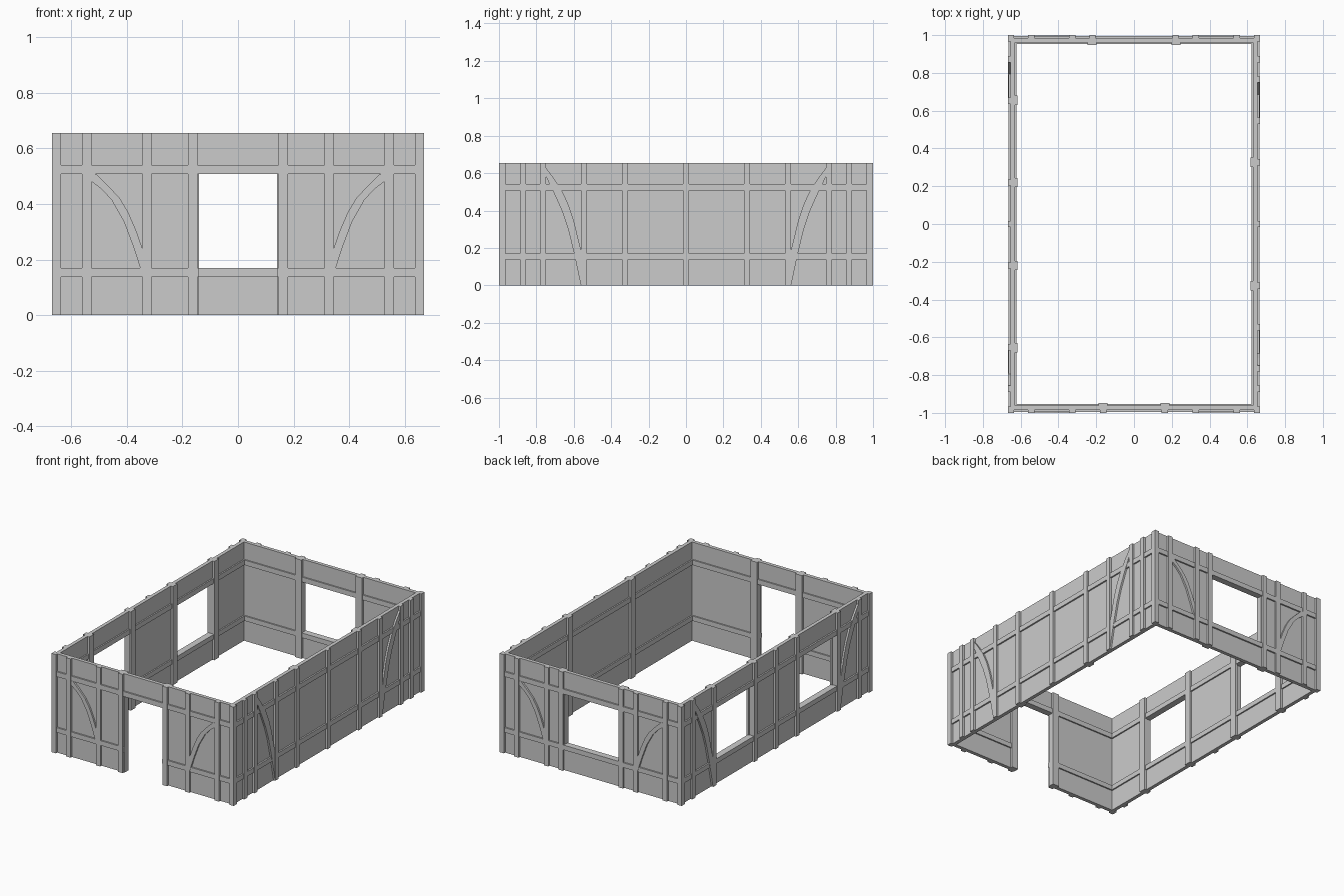
import bpy
import bmesh
from mathutils import Vector

cube = bpy.data.objects.get("Cube")
if cube:
    bpy.data.objects.remove(cube)

HALF_X, HALF_Y, TOP = 0.668, 1.0, 0.655
POST_OUT, RAIL_OUT, BRACE_OUT = 0.0, 0.004, 0.002    # depths from the outer face
PANEL_OUT, PANEL_IN = 0.014, 0.038
RAIL_IN, POST_IN = 0.047, 0.052
RAILS = [(0.138, 0.17), (0.508, 0.541)]
SILL, HEAD = 0.17, 0.508

plaster = bpy.data.materials.new("grey")
plaster.use_nodes = True
GREY = (0.6, 0.6, 0.6, 1)
plaster.diffuse_color = GREY
plaster.node_tree.nodes["Principled BSDF"].inputs["Base Color"].default_value = GREY

# Each wall maps (along, depth inward, height) to world space
PLACE = {
    "front": lambda u, d, z: Vector((u, -HALF_Y + d, z)),
    "back": lambda u, d, z: Vector((u, HALF_Y - d, z)),
    "plain_side": lambda u, d, z: Vector((HALF_X - d, u, z)),
    "window_side": lambda u, d, z: Vector((-HALF_X + d, u, z)),
}


def slab(bm, place, outline, d0, d1):
    """Extrude an outline of (along, height) points from depth d0 to d1."""
    near = [bm.verts.new(place(u, d0, z)) for u, z in outline]
    far = [bm.verts.new(place(u, d1, z)) for u, z in outline]
    bm.faces.new(near)
    bm.faces.new(far[::-1])
    for i in range(len(outline)):
        j = (i + 1) % len(outline)
        bm.faces.new((near[j], near[i], far[i], far[j]))


def bar(bm, place, u0, u1, z0, z1, d0, d1):
    slab(bm, place, [(u0, z0), (u1, z0), (u1, z1), (u0, z1)], d0, d1)


def finish(bm, name):
    bmesh.ops.recalc_face_normals(bm, faces=bm.faces)
    mesh = bpy.data.meshes.new(name)
    bm.to_mesh(mesh)
    bm.free()
    mesh.materials.append(plaster)
    bpy.context.collection.objects.link(bpy.data.objects.new(name, mesh))


def panel(name, place, half, openings):
    """Wall sheet with rectangular openings."""
    bm = bmesh.new()
    start = -half
    for u0, u1, z0, z1 in openings:
        bar(bm, place, start, u0, 0, TOP, PANEL_OUT, PANEL_IN)
        bar(bm, place, u0, u1, z1, TOP, PANEL_OUT, PANEL_IN)
        if z0 > 0:
            bar(bm, place, u0, u1, 0, z0, PANEL_OUT, PANEL_IN)
        start = u1
    bar(bm, place, start, half, 0, TOP, PANEL_OUT, PANEL_IN)
    finish(bm, name + "_wall_panel")


def rails(name, place, half, openings):
    """Horizontal timbers on both faces, interrupted by a doorway."""
    bm = bmesh.new()
    for z0, z1 in RAILS:
        start, spans = -half, []
        for u0, u1, low, high in openings:
            if low < z0 and high > z1:
                spans.append((start, u0))
                start = u1
        spans.append((start, half))
        for u0, u1 in spans:
            bar(bm, place, u0, u1, z0, z1, RAIL_OUT, PANEL_OUT)
            bar(bm, place, u0, u1, z0, z1, PANEL_IN, RAIL_IN)
    finish(bm, name + "_rails")


def posts(name, place, outer, inner):
    bm = bmesh.new()
    for u in outer:
        bar(bm, place, u - 0.0165, u + 0.0165, 0, TOP, POST_OUT, PANEL_OUT)
    for u in inner:
        bar(bm, place, u - 0.024, u + 0.024, 0, TOP, PANEL_IN, POST_IN)
    finish(bm, name + "_posts")


def braces(name, place, high, low, upper, lower):
    """Mirrored pair of curved braces running from the high post to the low one."""
    bm = bmesh.new()
    for side in (-1, 1):
        outline = [(side * (high + (low - high) * t), z)
                   for t, z in upper + lower[::-1]]
        slab(bm, place, outline, BRACE_OUT, PANEL_OUT)
    finish(bm, name + "_braces")


def both(*values):
    return [s * v for v in values for s in (-1, 1)]


# Brace edges: fraction of the way to the low post, height
SHORT_UPPER = [(0, 0.515), (0.12, 0.505), (0.34, 0.465), (0.56, 0.42),
               (0.72, 0.37), (0.87, 0.305), (1, 0.235)]
SHORT_LOWER = [(0, 0.483), (0.2, 0.455), (0.4, 0.415), (0.64, 0.335),
               (0.83, 0.24), (1, 0.14)]
LONG_UPPER = [(0, 0.63), (0.22, 0.575), (0.48, 0.5), (0.66, 0.425),
              (0.8, 0.345), (1, 0.19)]
LONG_LOWER = [(0, 0.585), (0.28, 0.475), (0.48, 0.39), (0.64, 0.3),
              (0.82, 0.16), (1, 0)]

DOOR = [(-0.141, 0.141, 0, HEAD)]
BACK_WINDOW = [(-0.2, 0.2, SILL, HEAD)]
SIDE_WINDOWS = [(-0.635, -0.235, SILL, HEAD), (0.235, 0.635, SILL, HEAD)]

# name, half length, openings, outer posts, inner posts, brace span, brace edges
WALLS = [
    ("front", HALF_X, DOOR, both(0.163, 0.327, 0.544), both(0.165),
     (0.53, 0.342), (SHORT_UPPER, SHORT_LOWER)),
    ("back", HALF_X, BACK_WINDOW, both(0.22, 0.327, 0.544), both(0.222),
     (0.53, 0.342), (SHORT_UPPER, SHORT_LOWER)),
    ("plain_side", HALF_Y, [], [0] + both(0.327, 0.546, 0.765, 0.872), both(0.327),
     (0.75, 0.562), (LONG_UPPER, LONG_LOWER)),
    ("window_side", HALF_Y, SIDE_WINDOWS, [0] + both(0.22, 0.652, 0.872), both(0.22, 0.655),
     (0.857, 0.668), (LONG_UPPER, LONG_LOWER)),
]
for name, half, openings, outer, inner, span, edges in WALLS:
    place = PLACE[name]
    end = half - PANEL_OUT if half == HALF_X else half - PANEL_IN
    panel(name, place, end, openings)
    rails(name, place, half - PANEL_OUT, openings)
    posts(name, place, outer, inner)
    braces(name, place, *span, *edges)

# Square posts at the four corners
bm = bmesh.new()
for wall in ("front", "back"):
    for side in (-1, 1):
        bar(bm, PLACE[wall], side * (HALF_X - 0.032), side * HALF_X, 0, TOP, 0, 0.034)
finish(bm, "corner_posts")
